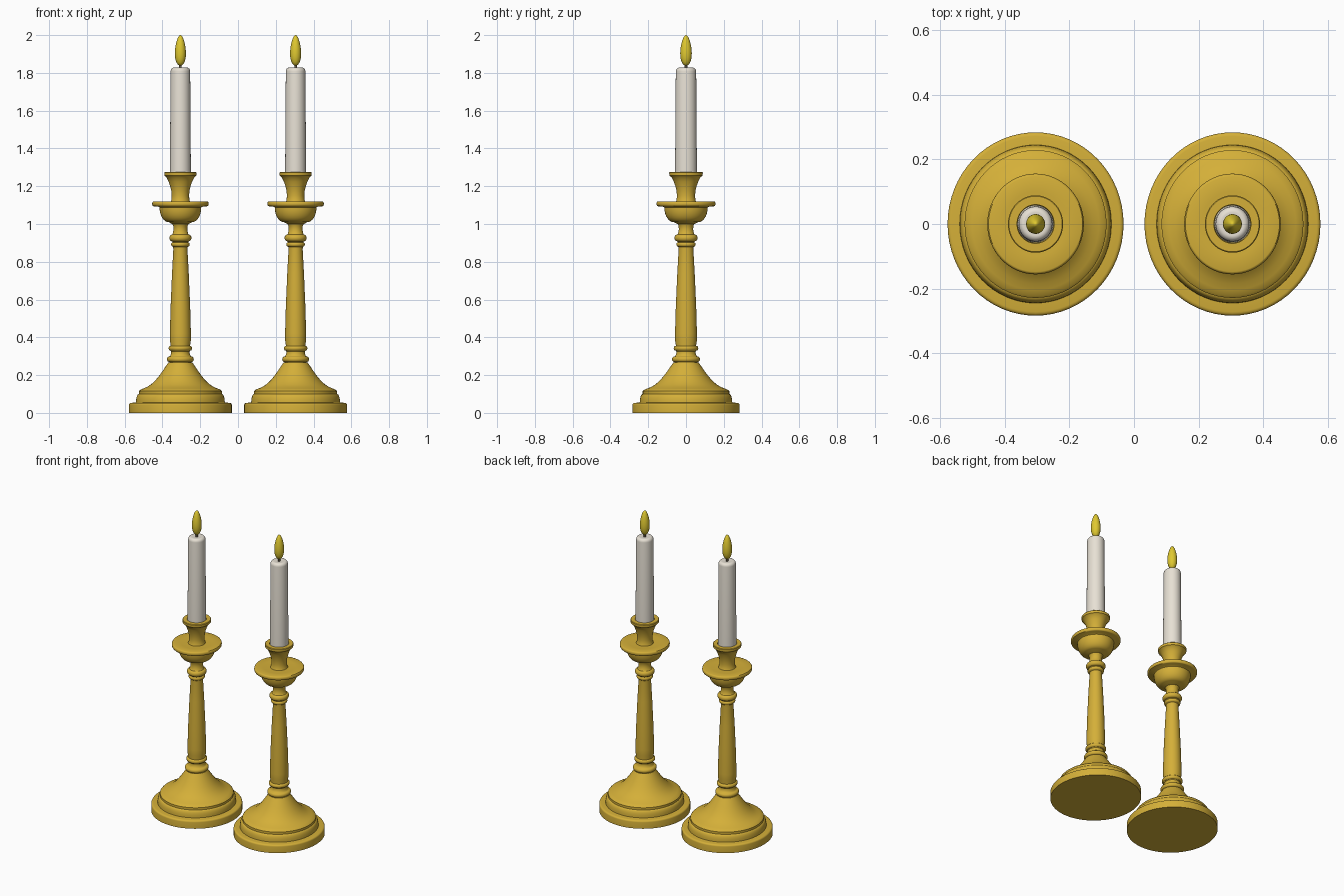
import bpy, bmesh
from math import sin, cos, pi, radians
from mathutils import Vector

old = bpy.data.objects.get("Cube")
if old:
    bpy.data.objects.remove(old, do_unlink=True)

SPACING = 0.305          # distance of each candlestick from the middle
SQUASH = 0.96            # the turned parts are slightly narrow in x
SEGMENTS = 64


def material(name, rgb, rough):
    m = bpy.data.materials.new(name)
    m.use_nodes = True
    m.diffuse_color = (*rgb, 1)
    bsdf = m.node_tree.nodes["Principled BSDF"]
    bsdf.inputs["Base Color"].default_value = (*rgb, 1)
    bsdf.inputs["Roughness"].default_value = rough
    return m


gold = material("gold", (0.66, 0.43, 0.04), 0.4)
wax = material("ivory wax", (0.80, 0.75, 0.66), 0.6)
fire = material("flame yellow", (0.74, 0.58, 0.03), 0.5)
char = material("charred wick", (0.15, 0.12, 0.08), 0.8)


# Profile pieces: each returns a list of (radius, height) points
def sweep(r0, z0, r1, z1, bulge_first, n=8):
    """Quarter-ellipse; bulge_first turns outward before rising."""
    pts = []
    for i in range(n + 1):
        a = pi / 2 * i / n
        u, v = (sin(a), 1 - cos(a)) if bulge_first else (1 - cos(a), sin(a))
        pts.append((r0 + (r1 - r0) * u, z0 + (z1 - z0) * v))
    return pts


def bead(z, core, r, half, n=8):
    """Rounded ring around a core radius."""
    return [(core + (r - core) * sin(pi * i / n), z - half * cos(pi * i / n))
            for i in range(n + 1)]


def lathe(name, profile, mat, sharp=35):
    """Revolve a profile and place one copy on each side."""
    bm = bmesh.new()
    verts = [bm.verts.new((0, r, z)) for r, z in profile]
    edges = [bm.edges.new(pair) for pair in zip(verts, verts[1:])]
    bmesh.ops.spin(bm, geom=verts + edges, cent=(0, 0, 0), axis=(0, 0, 1),
                   angle=2 * pi, steps=SEGMENTS, use_duplicate=False)
    bmesh.ops.remove_doubles(bm, verts=bm.verts, dist=0.0003)
    bmesh.ops.recalc_face_normals(bm, faces=bm.faces)
    for v in bm.verts:
        v.co.x *= SQUASH
    mesh = bpy.data.meshes.new(name)
    bm.to_mesh(mesh)
    bm.free()
    mesh.materials.append(mat)
    for side, x in (("left", SPACING), ("right", -SPACING)):
        ob = bpy.data.objects.new(f"{side}_{name}", mesh)
        ob.location = Vector((x, 0, 0))
        bpy.context.collection.objects.link(ob)
    bpy.ops.object.select_all(action='DESELECT')
    ob.select_set(True)
    bpy.context.view_layer.objects.active = ob
    bpy.ops.object.shade_smooth_by_angle(angle=radians(sharp))


# Stepped foot with a swept skirt
lathe("foot",
      [(0, 0), (0.284, 0), (0.284, 0.042)]
      + sweep(0.284, 0.042, 0.272, 0.053, False, 4)
      + [(0.245, 0.055)]
      + sweep(0.245, 0.055, 0.229, 0.1, False, 5)
      + [(0.229, 0.115), (0.222, 0.122), (0.205, 0.129), (0.185, 0.137),
         (0.163, 0.15), (0.14, 0.17), (0.118, 0.195), (0.098, 0.222),
         (0.08, 0.248), (0.066, 0.268), (0, 0.268)], gold)

# Lower rings, tapering column and upper rings
lathe("stem",
      [(0, 0.262), (0.06, 0.262)]
      + bead(0.284, 0.06, 0.074, 0.015)
      + [(0.056, 0.302), (0.051, 0.315), (0.051, 0.325)]
      + bead(0.342, 0.054, 0.065, 0.013)
      + [(0.054, 0.36), (0.058, 0.385), (0.058, 0.42), (0.054, 0.56),
         (0.046, 0.74), (0.039, 0.865), (0.04, 0.878)]
      + bead(0.892, 0.043, 0.051, 0.011)
      + bead(0.926, 0.046, 0.061, 0.018)
      + [(0.042, 0.95), (0.038, 0.97), (0.039, 0.99), (0.046, 1.003),
         (0, 1.003)], gold)

# Drip pan: bowl below, flat rim above
lathe("drip_pan",
      [(0, 1.0), (0.046, 1.0), (0.065, 1.01)]
      + sweep(0.065, 1.01, 0.115, 1.088, True)
      + [(0.122, 1.092), (0.148, 1.094)]
      + bead(1.107, 0.148, 0.156, 0.013, 6)
      + [(0.1, 1.118), (0.05, 1.116), (0, 1.116)], gold)

# Flared candle socket
lathe("socket",
      [(0, 1.112), (0.056, 1.112), (0.05, 1.125), (0.048, 1.15)]
      + [(0.05, 1.175), (0.056, 1.2), (0.065, 1.225), (0.077, 1.248),
         (0.088, 1.256), (0.089, 1.272), (0.086, 1.275),
         (0.06, 1.275), (0.058, 1.26), (0, 1.26)], gold)

# Candle with rounded shoulder
lathe("candle",
      [(0, 1.25), (0.058, 1.25), (0.054, 1.808)]
      + sweep(0.054, 1.808, 0.036, 1.828, False, 6)
      + [(0.012, 1.825), (0, 1.823)], wax, 50)

# Wick
lathe("wick", [(0, 1.82), (0.007, 1.82), (0.007, 1.855), (0, 1.855)], char)

# Teardrop flame, widest below its middle
flame = []
STEPS = 20
for i in range(STEPS + 1):
    a = pi * i / STEPS
    up = (1 - cos(a)) / 2
    flame.append((0.0325 * sin(a) * (1.12 - 0.4 * up), 1.838 + 0.162 * up))
flame[0], flame[-1] = (0, 1.838), (0, 2.0)
lathe("flame", flame, fire, 80)
